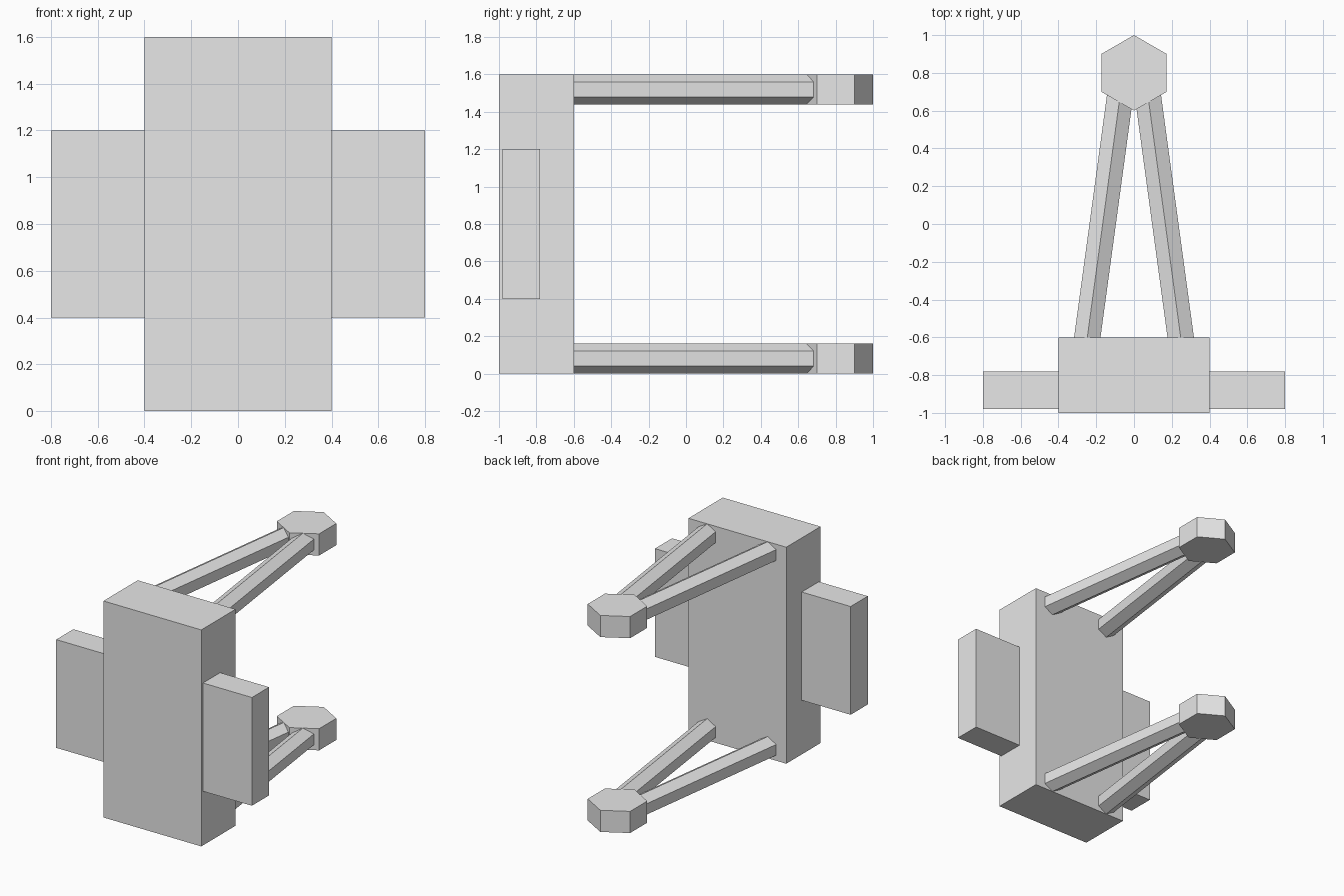
import bpy
import math
from mathutils import Vector

cube = bpy.data.objects.get("Cube")
if cube:
    bpy.data.objects.remove(cube, do_unlink=True)

grey = bpy.data.materials.new("light_grey")
grey.use_nodes = True
colour = (0.8, 0.8, 0.8, 1)
grey.diffuse_color = colour
grey.node_tree.nodes["Principled BSDF"].inputs["Base Color"].default_value = colour


def finish(name):
    obj = bpy.context.object
    obj.name = name
    obj.data.materials.clear()
    obj.data.materials.append(grey)
    return obj


def box(name, low, high):
    low, high = Vector(low), Vector(high)
    bpy.ops.mesh.primitive_cube_add(size=1, location=(low + high) / 2)
    obj = finish(name)
    obj.scale = high - low
    bpy.ops.object.transform_apply(location=False, rotation=False, scale=True)


def strut(name, start, end):
    # Six-sided bar with a ridge along its top and bottom
    start, end = Vector(start), Vector(end)
    axis = end - start
    bpy.ops.mesh.primitive_cylinder_add(
        vertices=6, radius=0.08, depth=axis.length, location=(start + end) / 2)
    obj = finish(name)
    obj.rotation_euler = axis.to_track_quat("Z", "Y").to_euler()


# Central slab
box("body", (-0.4, -1, 0), (0.4, -0.6, 1.6))

# Side panels
box("left_panel", (0.4, -0.98, 0.4), (0.8, -0.78, 1.2))
box("right_panel", (-0.8, -0.98, 0.4), (-0.4, -0.78, 1.2))

# Upper and lower arms: two struts meeting at a hexagonal hub
for level, z in (("lower", 0.08), ("upper", 1.52)):
    bpy.ops.mesh.primitive_cylinder_add(
        vertices=6, radius=0.2, depth=0.16, location=(0, 0.8, z))
    finish(level + "_hub")
    for side, s in (("left", 1), ("right", -1)):
        strut(f"{level}_{side}_strut", (s * 0.25, -0.62, z), (s * 0.06, 0.78, z))
